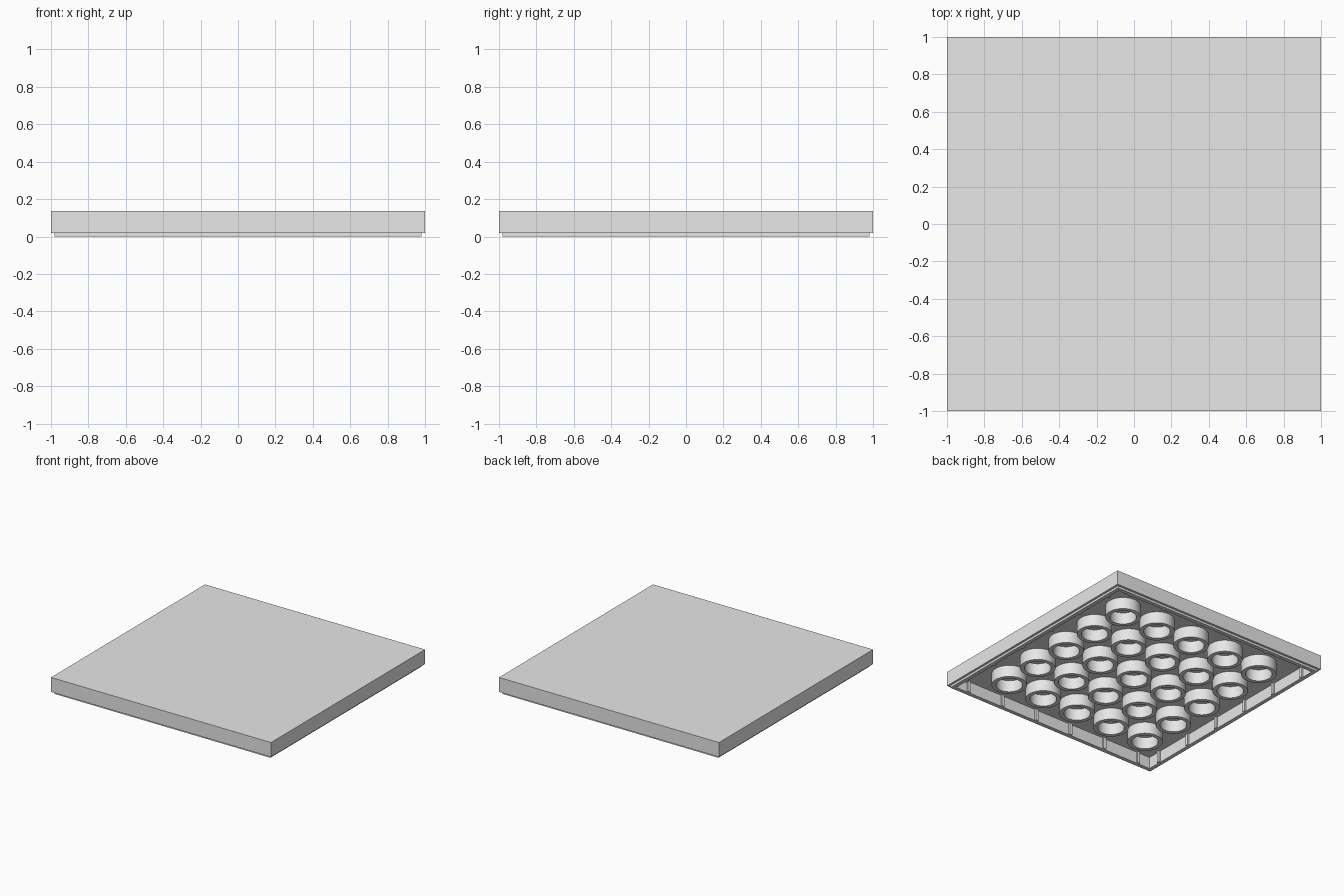
import bpy, bmesh, math

if "Cube" in bpy.data.objects:
    bpy.data.objects.remove(bpy.data.objects["Cube"], do_unlink=True)

TOP, CEILING, STEP = 0.137, 0.096, 0.018
INNER = 0.95          # half width of the hollow underside
CELLS = 6
PITCH = 2 / CELLS

grey = bpy.data.materials.new("light grey")
grey.use_nodes = True
colour = (0.8, 0.8, 0.8, 1)
grey.diffuse_color = colour
grey.node_tree.nodes["Principled BSDF"].inputs["Base Color"].default_value = colour


def make_object(name, bm):
    bmesh.ops.recalc_face_normals(bm, faces=bm.faces)
    mesh = bpy.data.meshes.new(name)
    bm.to_mesh(mesh)
    bm.free()
    mesh.materials.append(grey)
    obj = bpy.data.objects.new(name, mesh)
    bpy.context.collection.objects.link(obj)
    return obj


def ring(bm, radius, z, sides, turn=0.0, cx=0.0, cy=0.0):
    angles = [turn + math.tau * i / sides for i in range(sides)]
    return [bm.verts.new((cx + radius * math.cos(a), cy + radius * math.sin(a), z))
            for a in angles]


def bridge(bm, a, b):
    for i in range(len(a)):
        j = (i + 1) % len(a)
        bm.faces.new((a[i], a[j], b[j], b[i]))


# Hollow square tile: stepped lower edge, thin walls and a recessed underside
bm = bmesh.new()
profile = [(1, TOP), (1, STEP), (1 - STEP, STEP), (1 - STEP, 0), (INNER, 0), (INNER, CEILING)]
loops = [ring(bm, half * math.sqrt(2), z, 4, math.pi / 4) for half, z in profile]
for a, b in zip(loops, loops[1:]):
    bridge(bm, a, b)
bm.faces.new(loops[0])
bm.faces.new(loops[-1])
make_object("tile_shell", bm)

# Round tubes between the cells on the underside
bm = bmesh.new()
for ix in range(1, CELLS):
    for iy in range(1, CELLS):
        spot = (-1 + ix * PITCH, -1 + iy * PITCH)
        tube = [ring(bm, r, z, 48, 0, *spot)
                for r, z in [(0.133, CEILING), (0.133, 0), (0.1, 0), (0.1, CEILING)]]
        for a, b in zip(tube, tube[1:]):
            bridge(bm, a, b)
tubes = make_object("underside_tubes", bm)
bpy.ops.object.select_all(action='DESELECT')
tubes.select_set(True)
bpy.context.view_layer.objects.active = tubes
bpy.ops.object.shade_smooth_by_angle(angle=math.radians(30))

# Slim ribs on the inner walls, one per cell on each side
DEPTH, WIDTH = 0.014, 0.026
bm = bmesh.new()
for i in range(CELLS):
    along = -1 + (i + 0.5) * PITCH
    for side in (-1, 1):
        wall = side * (INNER - DEPTH / 2)
        for centre, size in (((wall, along), (DEPTH, WIDTH)), ((along, wall), (WIDTH, DEPTH))):
            verts = bmesh.ops.create_cube(bm, size=1)["verts"]
            bmesh.ops.scale(bm, vec=(*size, CEILING), verts=verts)
            bmesh.ops.translate(bm, vec=(*centre, CEILING / 2), verts=verts)
make_object("wall_ribs", bm)
